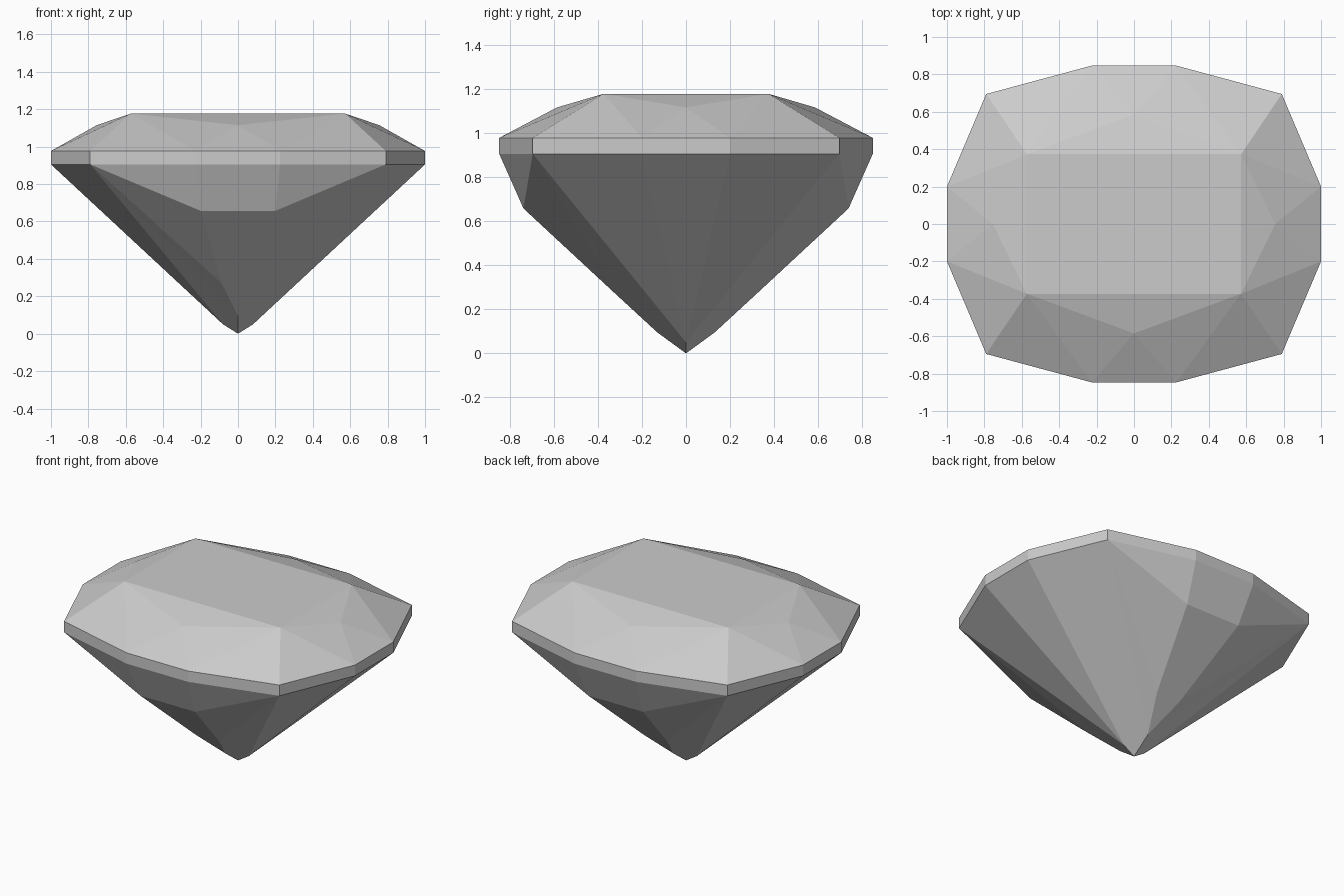
import bpy, bmesh
from math import radians
from mathutils import Vector

cube = bpy.data.objects.get("Cube")
if cube:
    bpy.data.objects.remove(cube, do_unlink=True)


def flat_material(name, rgb):
    mat = bpy.data.materials.new(name)
    mat.use_nodes = True
    mat.diffuse_color = (*rgb, 1)
    mat.node_tree.nodes["Principled BSDF"].inputs["Base Color"].default_value = (*rgb, 1)
    return mat


GIRDLE_TOP, GIRDLE_LOW, TABLE = 0.977, 0.905, 1.177

# Girdle outline of one quarter, from the front middle round to the side middle
outline = {"front": (0, -0.847), "front_end": (0.225, -0.847), "corner": (0.79, -0.695),
           "side_end": (1, -0.2), "side": (1, 0)}
points = {}
for name, xy in outline.items():
    points["top_" + name] = Vector((*xy, GIRDLE_TOP))
    points["low_" + name] = Vector((*xy, GIRDLE_LOW))

# Crown and pavilion points of the same quarter
points.update({
    "centre": Vector((0, 0, TABLE)),
    "table_front": Vector((0, -0.373, TABLE)),
    "table_corner": Vector((0.573, -0.373, TABLE)),
    "table_side": Vector((0.573, 0, TABLE)),
    "star_front": Vector((0, -0.585, 1.115)),
    "star_side": Vector((0.755, 0, 1.115)),
    "step_front": Vector((0, -0.737, 0.657)),
    "step_end": Vector((0.2, -0.737, 0.657)),
    "keel_end": Vector((0.088, -0.32, 0.27)),
    "keel_front": Vector((0, -0.13, 0.095)),
    "keel_side": Vector((0.08, 0, 0.05)),
    "tip": Vector((0, 0, 0)),
})

# Facets of one quarter
facets = [
    "centre table_front table_corner table_side",
    "table_front star_front table_corner",
    "star_front top_front top_front_end",
    "star_front top_front_end table_corner",
    "table_corner top_front_end top_corner",
    "table_corner top_corner top_side_end",
    "table_corner top_side_end star_side",
    "star_side top_side_end top_side",
    "table_corner star_side table_side",
    "low_front step_front step_end low_front_end",
    "low_front_end step_end low_corner",
    "low_corner step_end keel_end",
    "step_front keel_front keel_end step_end",
    "low_corner keel_end keel_front",
    "low_corner keel_front tip keel_side",
    "low_corner keel_side low_side_end",
    "low_side_end keel_side low_side",
]
ring = list(outline)
for a, b in zip(ring, ring[1:]):
    facets.append(f"top_{a} low_{a} low_{b} top_{b}")

# Mirror the quarter into a whole stone and weld it
bm = bmesh.new()
for sx in (1, -1):
    for sy in (1, -1):
        verts = {n: bm.verts.new((p.x * sx, p.y * sy, p.z)) for n, p in points.items()}
        for facet in facets:
            bm.faces.new([verts[n] for n in facet.split()])
bmesh.ops.remove_doubles(bm, verts=bm.verts[:], dist=0.0005)
bmesh.ops.dissolve_limit(bm, angle_limit=radians(0.2), verts=bm.verts[:], edges=bm.edges[:])
bmesh.ops.recalc_face_normals(bm, faces=bm.faces[:])

mesh = bpy.data.meshes.new("cut_gemstone")
bm.to_mesh(mesh)
bm.free()
mesh.materials.append(flat_material("pale grey", (0.6, 0.6, 0.6)))
gem = bpy.data.objects.new("cut_gemstone", mesh)
bpy.context.collection.objects.link(gem)
